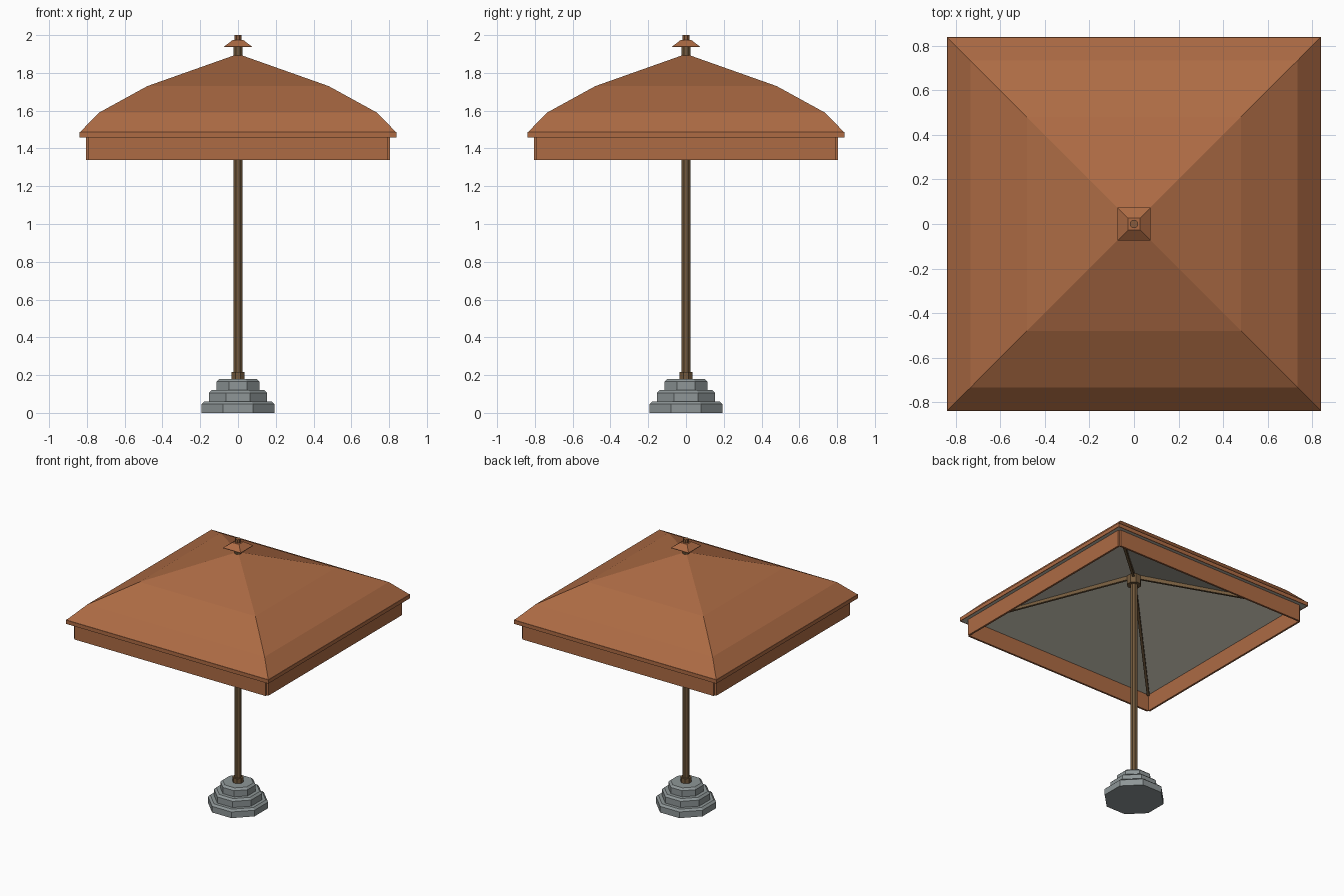
import bpy, bmesh, math
from mathutils import Vector

if "Cube" in bpy.data.objects:
    bpy.data.objects.remove(bpy.data.objects["Cube"])


def material(name, rgb):
    m = bpy.data.materials.new(name)
    lin = [((c / 255 + 0.055) / 1.055) ** 2.4 for c in rgb]
    m.diffuse_color = (*lin, 1)
    m.use_nodes = True
    m.node_tree.nodes["Principled BSDF"].inputs["Base Color"].default_value = m.diffuse_color
    return m


TERRACOTTA = material("terracotta fabric", (173, 107, 68))
LINING = material("pale grey lining", (190, 186, 172))
WOOD = material("brown wood", (115, 90, 61))
TIP = material("warm brown tip", (138, 92, 60))
STONE = material("grey stone", (142, 150, 151))


def finish(name, bm, *mats):
    bmesh.ops.recalc_face_normals(bm, faces=bm.faces)
    mesh = bpy.data.meshes.new(name)
    bm.to_mesh(mesh)
    bm.free()
    for m in mats:
        mesh.materials.append(m)
    ob = bpy.data.objects.new(name, mesh)
    bpy.context.collection.objects.link(ob)
    return ob


def stack(name, profile, sides, mat, turn=0.0):
    """Loft regular polygons given as (circumradius, z); caps both ends."""
    bm = bmesh.new()
    rings = []
    for r, z in profile:
        if r == 0:
            rings.append([bm.verts.new((0, 0, z))])
            continue
        ring = []
        for i in range(sides):
            a = turn + math.tau * (i + 0.5) / sides
            ring.append(bm.verts.new((r * math.cos(a), r * math.sin(a), z)))
        rings.append(ring)
    for lo, hi in zip(rings, rings[1:]):
        for i in range(sides):
            j = (i + 1) % sides
            if len(hi) == 1:
                bm.faces.new((lo[i], lo[j], hi[0]))
            elif len(lo) == 1:
                bm.faces.new((lo[0], hi[j], hi[i]))
            else:
                bm.faces.new((lo[i], lo[j], hi[j], hi[i]))
    for ring in (rings[0], rings[-1]):
        if len(ring) > 1:
            bm.faces.new(ring)
    return finish(name, bm, mat)


def box(name, center, size, mat):
    bm = bmesh.new()
    bmesh.ops.create_cube(bm, size=1)
    for v in bm.verts:
        v.co = Vector(center) + Vector(a * b for a, b in zip(v.co, size))
    return finish(name, bm, mat)


ROOT2 = math.sqrt(2)

# Stepped stone base, each tier with a chamfered top edge
for i, half in enumerate((0.193, 0.154, 0.113)):
    r, z = half / math.cos(math.pi / 8), 0.06 * i
    stack(f"base_tier_{i + 1}", [(r, z), (r, z + 0.046), (r - 0.016, z + 0.06)], 8, STONE)

# Pole, foot collar and rib hub
stack("pole", [(0.0255, 0.17), (0.0255, 1.95)], 8, WOOD)
stack("foot_collar", [(0.038, 0.18), (0.038, 0.216)], 8, WOOD)
stack("rib_hub", [(0.05, 1.68), (0.05, 1.745)], 8, WOOD)

# Canopy: four-sided convex roof with a straight lip and a hollow underside
canopy = stack("canopy", [(w * ROOT2, z) for w, z in (
    (0, 1.765), (0.79, 1.464), (0.838, 1.459), (0.838, 1.485),
    (0.735, 1.59), (0.48, 1.73), (0, 1.90))], 4, TERRACOTTA)
canopy.data.materials.append(LINING)
for f in canopy.data.polygons:
    f.material_index = 1 if f.normal.z < -0.1 else 0

# Lip band, standing slightly proud of the roof edge
for i in range(4):
    band = box(f"lip_band_{i + 1}", (0, -0.837, 1.472), (1.68, 0.006, 0.028), TERRACOTTA)
    band.rotation_euler.z = i * math.pi / 2

# Hanging valance panels, open at the corners
for i in range(4):
    panel = box(f"valance_{i + 1}", (0, -0.799, 1.402), (1.584, 0.014, 0.124), TERRACOTTA)
    panel.rotation_euler.z = i * math.pi / 2

# Diagonal ribs from the hub to the corners
start, end = Vector((0.02, 0.02, 1.74)), Vector((0.785, 0.785, 1.462))
for i in range(4):
    rib = box(f"rib_{i + 1}", (0, 0, 0), ((end - start).length, 0.018, 0.028), WOOD)
    pitch = math.atan2(start.z - end.z, (end - start).xy.length)
    rib.location = (start + end) / 2
    turn = i * math.pi / 2
    x, y = rib.location.xy
    rib.location.x = x * math.cos(turn) - y * math.sin(turn)
    rib.location.y = x * math.sin(turn) + y * math.cos(turn)
    rib.rotation_euler = (0, pitch, turn + math.pi / 4)

# Finial: small square cap on the pole top
stack("finial_cap", [(w * ROOT2, z) for w, z in ((0.073, 1.936), (0.073, 1.94), (0.028, 1.974))],
      4, TERRACOTTA)
stack("finial_tip", [(0.02, 1.97), (0.02, 2.0)], 8, TIP)
